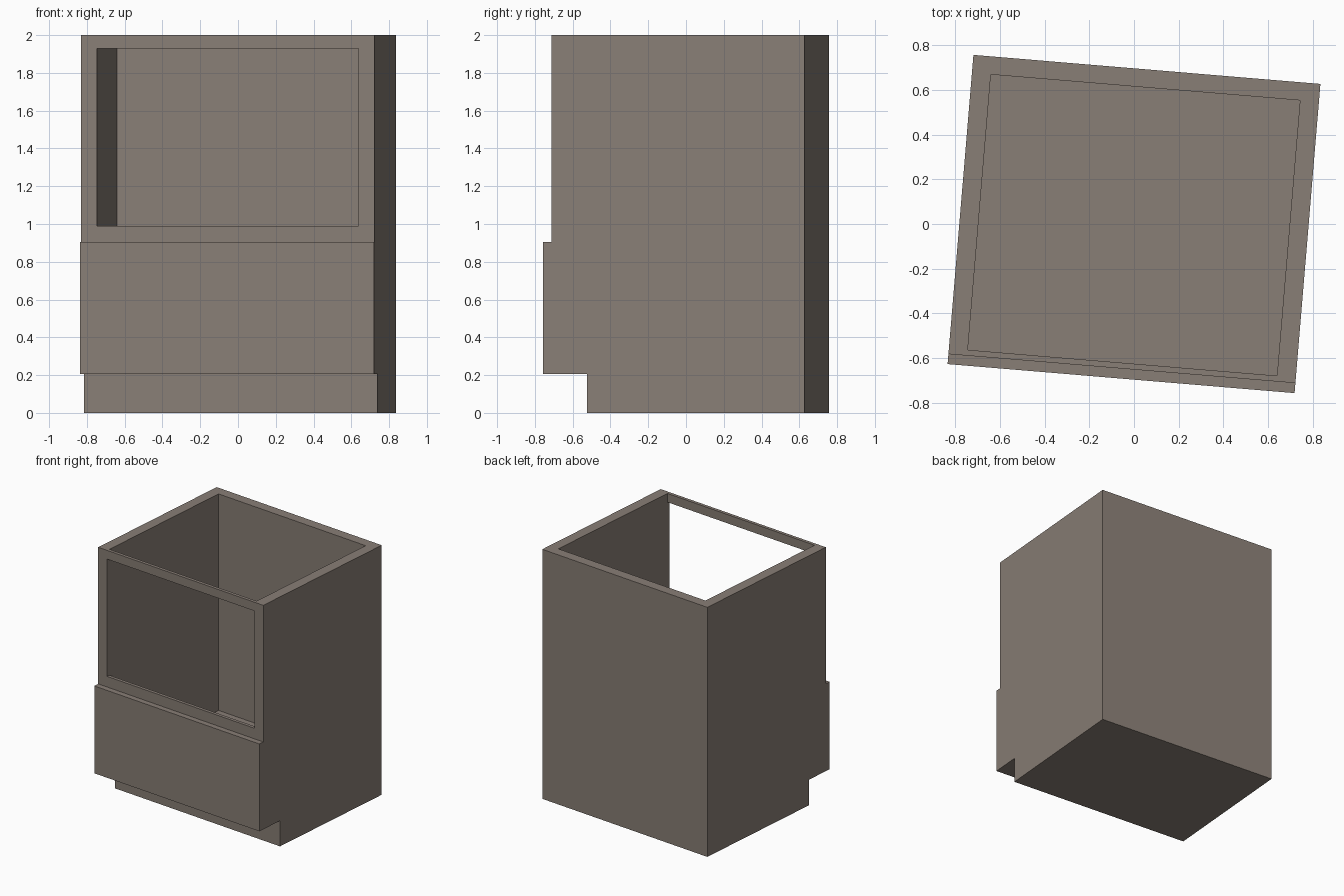
import bpy
import bmesh
import math

if "Cube" in bpy.data.objects:
    bpy.data.objects.remove(bpy.data.objects["Cube"])

ANGLE = math.radians(-4.78)  # the whole unit is turned slightly about z


def extrude_profile(name, profile, half_width):
    """Closed (y, z) side profile swept along x from -half_width to +half_width."""
    bm = bmesh.new()
    face = bm.faces.new([bm.verts.new((-half_width, y, z)) for y, z in profile])
    swept = bmesh.ops.extrude_face_region(bm, geom=[face])["geom"]
    moved = [v for v in swept if isinstance(v, bmesh.types.BMVert)]
    bmesh.ops.translate(bm, verts=moved, vec=(2 * half_width, 0, 0))
    bmesh.ops.recalc_face_normals(bm, faces=bm.faces[:])
    mesh = bpy.data.meshes.new(name)
    bm.to_mesh(mesh)
    bm.free()
    obj = bpy.data.objects.new(name, mesh)
    bpy.context.collection.objects.link(obj)
    obj.rotation_euler.z = ANGLE
    return obj


# Cabinet shell: recessed toe kick, protruding lower front, set-back upper front
cabinet = extrude_profile("cabinet_body", [
    (0.695, 0), (0.695, 2), (-0.65, 2), (-0.65, 0.905),
    (-0.695, 0.905), (-0.695, 0.205), (-0.46, 0.205), (-0.46, 0)], 0.78)

# Open-topped interior joined with the front window, leaving a thin top rail
cavity = extrude_profile("cavity_cutter", [
    (0.614, 0.265), (0.614, 2.1), (-0.624, 2.1), (-0.624, 1.93),
    (-0.8, 1.93), (-0.8, 0.99), (-0.624, 0.99), (-0.624, 0.265)], 0.695)
cavity.hide_render = True
cavity.hide_viewport = True
cavity.display_type = 'WIRE'

cut = cabinet.modifiers.new("hollow", 'BOOLEAN')
cut.operation = 'DIFFERENCE'
cut.solver = 'EXACT'
cut.object = cavity

# Warm grey-brown paint
paint = bpy.data.materials.new("cabinet_paint")
paint.diffuse_color = (0.25, 0.21, 0.18, 1)
paint.use_nodes = True
paint.node_tree.nodes["Principled BSDF"].inputs["Base Color"].default_value = paint.diffuse_color
cabinet.data.materials.append(paint)
